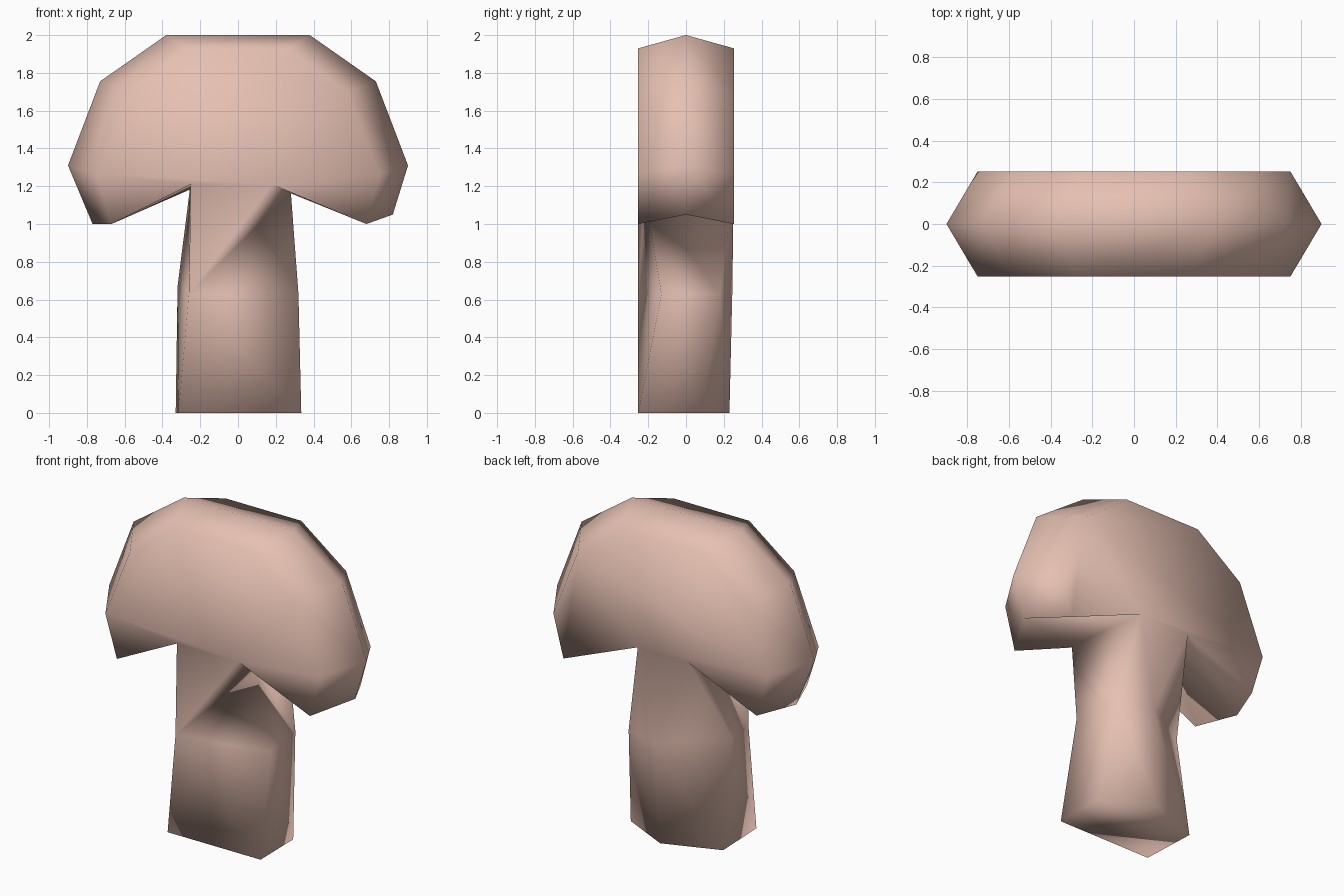
import bpy, bmesh

if "Cube" in bpy.data.objects:
    bpy.data.objects.remove(bpy.data.objects["Cube"])

skin = bpy.data.materials.new("dusty_pink")
skin.diffuse_color = (0.79, 0.53, 0.445, 1)
skin.use_nodes = True
skin.node_tree.nodes["Principled BSDF"].inputs["Base Color"].default_value = skin.diffuse_color

bm = bmesh.new()


def verts(points):
    return [bm.verts.new(p) for p in points]


def strip(a, b):
    """Quads between two open rows of vertices."""
    for i in range(len(a) - 1):
        bm.faces.new((a[i], a[i + 1], b[i + 1], b[i]))


D = 0.253
# Cap outline, left tip over the crown to right tip (x, z)
rim = [(-0.77, 1.0), (-0.9, 1.31), (-0.73, 1.755), (-0.38, 2.0),
       (0.38, 2.0), (0.73, 1.755), (0.9, 1.31), (0.82, 1.05)]
face = [(-0.67, 1.0), (-0.75, 1.265), (-0.58, 1.695), (-0.265, 1.93),
        (0.265, 1.93), (0.58, 1.695), (0.75, 1.265), (0.68, 1.0)]
front = verts((x, -D, z) for x, z in face)
ridge = verts((x, 0, z) for x, z in rim)
back = verts((x, D, z) for x, z in face)

# Stem rings: neck, middle, foot
fl, fr, r, br, bl, l = verts([
    (-0.25, -D, 1.21), (0.18, -D, 1.21), (0.28, -0.22, 1.165),
    (0.16, D, 1.21), (-0.19, D, 1.21), (-0.255, 0.08, 1.185)])
m0, m1, m2, m3, m4 = verts([
    (-0.26, -D, 0.63), (0.32, -0.13, 0.63), (0.275, 0.18, 0.63),
    (0.06, 0.245, 0.63), (-0.32, 0.0, 0.67)])
f0, f1, f2, f3, f4 = verts([
    (-0.315, -D, 0), (0.335, -D, 0), (0.33, 0.08, 0),
    (0.02, 0.23, 0), (-0.33, 0.1, 0)])

# Cap: bevelled rim, flat front and back, undersides
strip(front, ridge)
strip(ridge, back)
bm.faces.new(front + [fr, fl])
bm.faces.new(back + [br, bl])
strip([front[-1], ridge[-1], back[-1]], [fr, r, br])
strip([front[0], ridge[0], back[0]], [fl, l, bl])

# Stem: triangulated so that it stays convex; upper half, lower half, base
for f in [(fl, fr, m0), (fr, r, m0), (r, m1, m0), (r, m2, m1),
          (r, br, m2), (br, m3, m2), (br, bl, m3), (bl, m4, m3),
          (bl, l, m4), (l, fl, m0), (l, m0, m4),
          (m0, m1, f1), (m0, f1, f0), (m1, m2, f2), (m1, f2, f1),
          (m2, m3, f3), (m2, f3, f2), (m3, m4, f4), (m3, f4, f3),
          (m4, m0, f0), (m4, f0, f4), (f0, f1, f2, f3, f4)]:
    bm.faces.new(f)

bmesh.ops.recalc_face_normals(bm, faces=bm.faces)
for f in bm.faces:
    f.smooth = True

mesh = bpy.data.meshes.new("mushroom_slice")
bm.to_mesh(mesh)
bm.free()
mesh.materials.append(skin)
bpy.context.collection.objects.link(bpy.data.objects.new("mushroom_slice", mesh))
